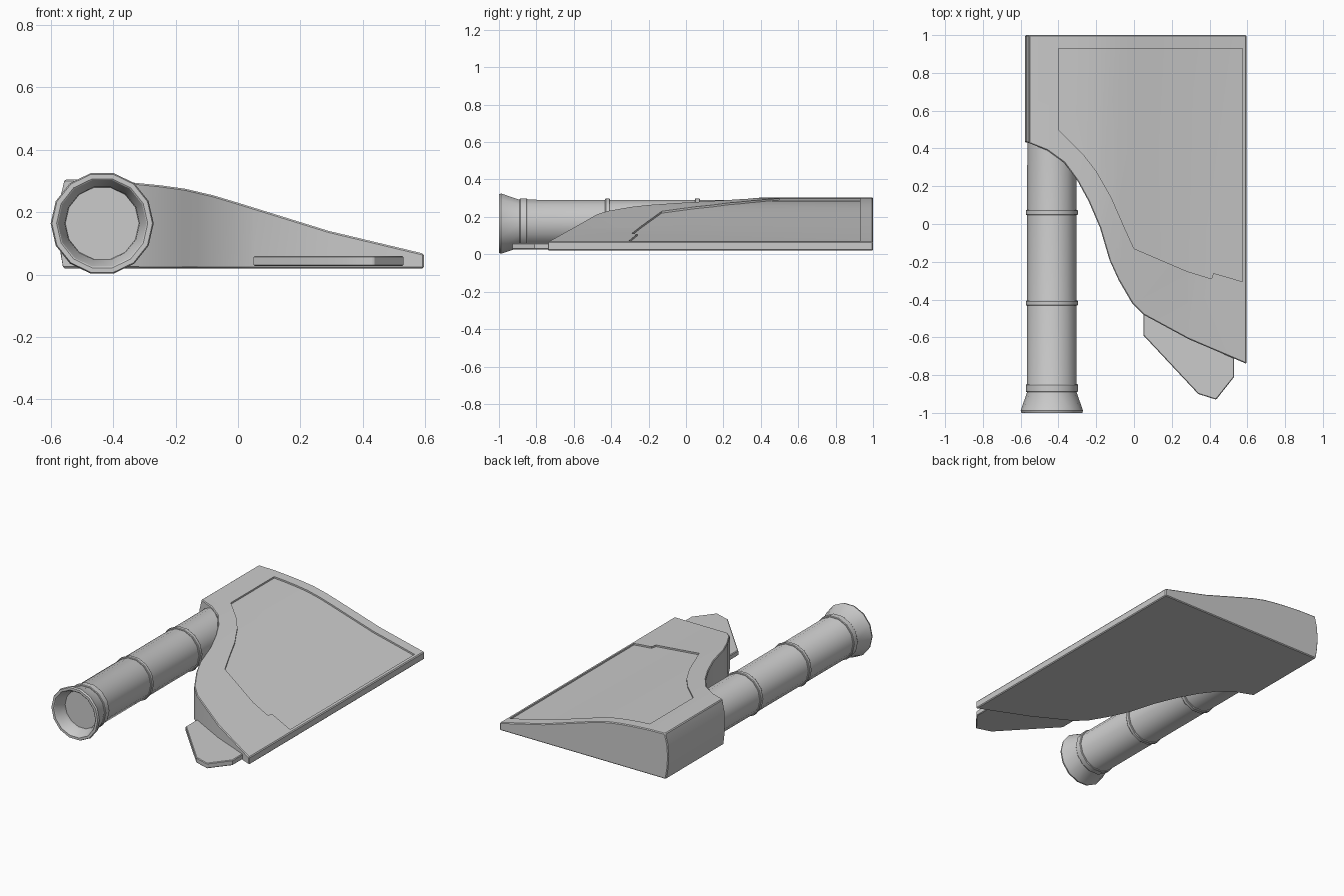
import bpy, bmesh
from math import cos, sin, tau, radians

if "Cube" in bpy.data.objects:
    bpy.data.objects.remove(bpy.data.objects["Cube"])


def make_object(name, bm):
    bmesh.ops.recalc_face_normals(bm, faces=bm.faces[:])
    mesh = bpy.data.meshes.new(name)
    bm.to_mesh(mesh)
    bm.free()
    ob = bpy.data.objects.new(name, mesh)
    bpy.context.collection.objects.link(ob)
    return ob


def prism(name, pts, lo, hi, along_y=False):
    """Extrude a flat polygon: XY outline along z, or XZ profile along y."""
    bm = bmesh.new()
    place = (lambda p, t: (p[0], t, p[1])) if along_y else (lambda p, t: (p[0], p[1], t))
    a = [bm.verts.new(place(p, lo)) for p in pts]
    b = [bm.verts.new(place(p, hi)) for p in pts]
    bm.faces.new(a)
    bm.faces.new(b[::-1])
    n = len(pts)
    for i in range(n):
        j = (i + 1) % n
        bm.faces.new((a[i], b[i], b[j], a[j]))
    return make_object(name, bm)


def lathe_y(name, profile, cx, cz, sides=14):
    """Revolve (y, radius) points about a y-parallel axis, with capped ends."""
    bm = bmesh.new()
    rings = [[bm.verts.new((cx + r * cos(tau * k / sides), y, cz + r * sin(tau * k / sides)))
              for k in range(sides)] for y, r in profile]
    for p, q in zip(rings, rings[1:]):
        for k in range(sides):
            m = (k + 1) % sides
            bm.faces.new((p[k], p[m], q[m], q[k]))
    bm.faces.new(rings[0])
    bm.faces.new(rings[-1])
    return make_object(name, bm)


def apply(ob, mod):
    bpy.context.view_layer.objects.active = ob
    bpy.ops.object.modifier_apply(modifier=mod.name)


def boolean(ob, other, op):
    mod = ob.modifiers.new("cut", 'BOOLEAN')
    mod.operation, mod.object, mod.solver = op, other, 'EXACT'
    apply(ob, mod)
    bpy.data.objects.remove(other)


def bevel(ob, width, segments=1):
    mod = ob.modifiers.new("edge", 'BEVEL')
    mod.width, mod.segments = width, segments
    mod.limit_method, mod.angle_limit = 'ANGLE', radians(50)
    apply(ob, mod)


# Body: sloping cross-section trimmed by the curved plan outline
top = [(-0.555, 0.305), (-0.44, 0.302), (-0.33, 0.294), (-0.25, 0.286), (-0.17, 0.275),
       (-0.08, 0.254), (0.0, 0.23), (0.29, 0.14), (0.595, 0.067)]
side = [(0.595, 0.02), (-0.56, 0.02), (-0.572, 0.09), (-0.577, 0.165), (-0.571, 0.24)]
body = prism("body", top + side, -1, 1, along_y=True)
outline = [(-0.7, 0.44), (-0.56, 0.43), (-0.46, 0.39), (-0.37, 0.325), (-0.30, 0.23),
           (-0.24, 0.12), (-0.18, -0.02), (-0.13, -0.19), (-0.08, -0.30), (-0.01, -0.42),
           (0.05, -0.48), (0.29, -0.61), (0.595, -0.74), (0.7, -0.785), (0.7, 1.2), (-0.7, 1.2)]
boolean(body, prism("outline_trim", outline, -0.2, 0.6), 'INTERSECT')
bevel(body, 0.005)

# Recessed top panel that follows the slope
panel = [(-0.40, 0.93), (0.575, 0.93), (0.575, -0.305), (0.42, -0.26), (0.41, -0.29),
         (0.28, -0.25), (0.0, -0.13), (-0.05, -0.02), (-0.12, 0.14), (-0.20, 0.28),
         (-0.27, 0.37), (-0.40, 0.50)]
recess = prism("panel_recess", panel, 0, 0.45)
slab = [(x, z - 0.01) for x, z in top] + [(0.595, 0.6), (-0.555, 0.6)]
boolean(recess, prism("slope_trim", slab, -1.1, 1.1, along_y=True), 'INTERSECT')
boolean(body, recess, 'DIFFERENCE')

# Flat plate under the front tip
plate = prism("front_plate", [(0.05, -0.45), (0.05, -0.59), (0.34, -0.90), (0.435, -0.93),
                              (0.53, -0.81), (0.53, -0.68)], 0.027, 0.06)
bevel(plate, 0.004)

# Tube with flared hollow mouth
CX, CZ = -0.435, 0.164
tube_profile = [(-0.925, 0.106), (-0.925, 0.118), (-0.945, 0.120), (-0.997, 0.142), (-1.0, 0.146),
                (-1.0, 0.161), (-0.988, 0.165), (-0.89, 0.131), (0.52, 0.130)]
tube = lathe_y("tube", tube_profile, CX, CZ)

# Raised bands around the tube
bands = []
for i, (y0, y1) in enumerate([(-0.89, -0.848), (-0.432, -0.406), (0.047, 0.075)]):
    band = [(y0, 0.125), (y0, 0.135), (y0 + 0.004, 0.138), (y1 - 0.004, 0.138),
            (y1, 0.135), (y1, 0.125)]
    bands.append(lathe_y(f"tube_band_{i + 1}", band, CX, CZ))

# Smooth shading with sharp edges kept
for ob in [body, plate, tube] + bands:
    bpy.ops.object.select_all(action='DESELECT')
    ob.select_set(True)
    bpy.context.view_layer.objects.active = ob
    bpy.ops.object.shade_smooth_by_angle(angle=radians(30))
